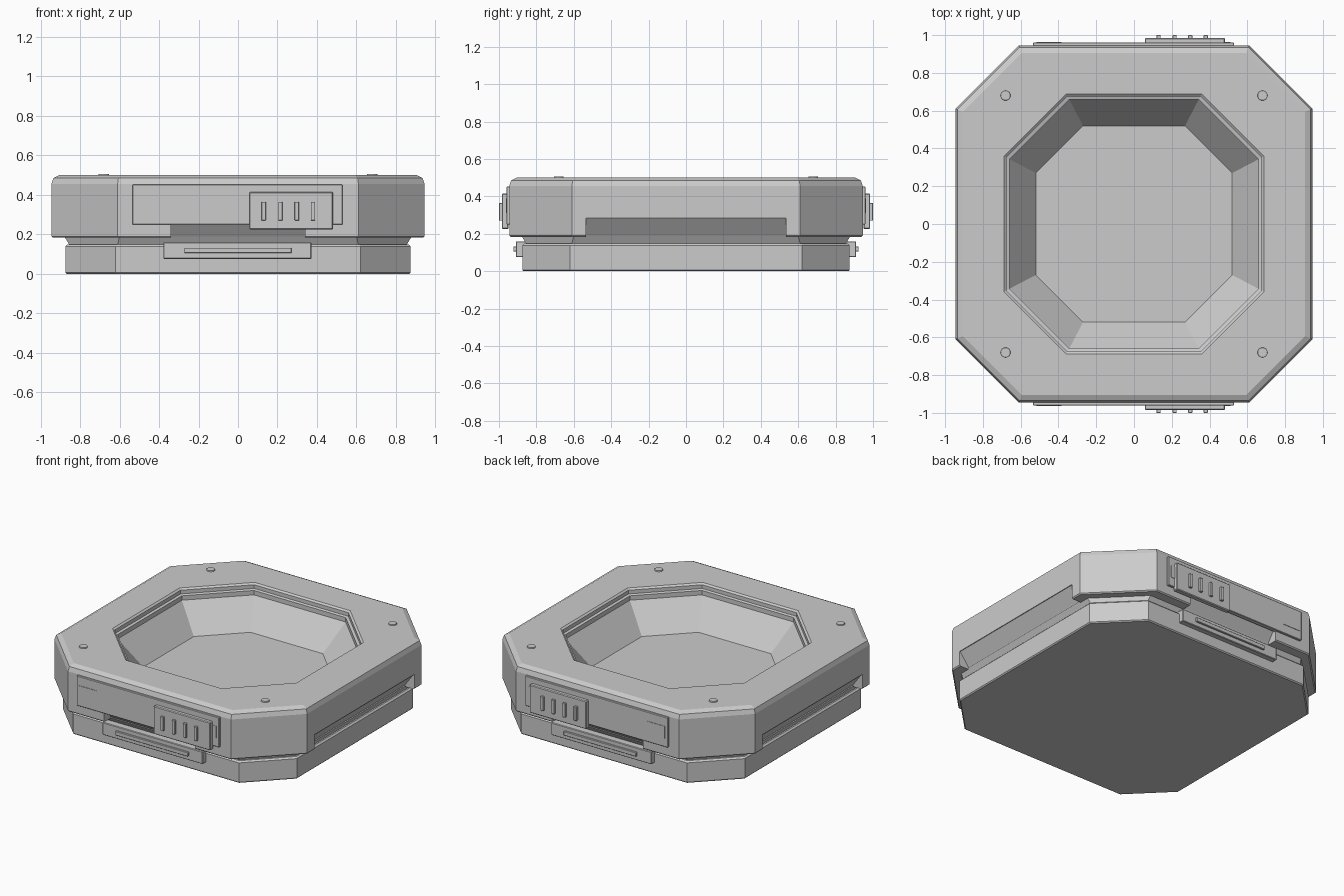
import bpy, bmesh

if "Cube" in bpy.data.objects:
    bpy.data.objects.remove(bpy.data.objects["Cube"])

grey = bpy.data.materials.new("light grey")
grey.diffuse_color = (0.6, 0.6, 0.6, 1)
grey.use_nodes = True
grey.node_tree.nodes["Principled BSDF"].inputs["Base Color"].default_value = grey.diffuse_color


def finish(name, bm):
    """Turn a bmesh into a grey object."""
    bmesh.ops.recalc_face_normals(bm, faces=bm.faces[:])
    mesh = bpy.data.meshes.new(name)
    bm.to_mesh(mesh)
    bm.free()
    mesh.materials.append(grey)
    obj = bpy.data.objects.new(name, mesh)
    bpy.context.collection.objects.link(obj)
    return obj


def loft_octagons(name, rings):
    """Loft chamfered squares given as (half width, half flat side, z)."""
    bm = bmesh.new()
    loops = []
    for h, c, z in rings:
        pts = [(c, -h), (h, -c), (h, c), (c, h), (-c, h), (-h, c), (-h, -c), (-c, -h)]
        loops.append([bm.verts.new((x, y, z)) for x, y in pts])
    for a, b in zip(loops, loops[1:]):
        for i in range(8):
            j = (i + 1) % 8
            bm.faces.new((a[i], a[j], b[j], b[i]))
    bm.faces.new(loops[0])
    bm.faces.new(loops[-1])
    return finish(name, bm)


def box(name, x, y, z, bevel=0.0):
    """Box from three (low, high) ranges."""
    bm = bmesh.new()
    bmesh.ops.create_cube(bm, size=1)
    for v in bm.verts:
        v.co = [r[0] if c < 0 else r[1] for c, r in zip(v.co, (x, y, z))]
    if bevel:
        bmesh.ops.bevel(bm, geom=bm.edges[:], offset=bevel, segments=1, affect='EDGES')
    return finish(name, bm)


def notch_cutter(side, half, along_x):
    """Wedge that undercuts the lower edge of one side."""
    profile = [(1.1, 0.285), (0.94, 0.285), (0.86, 0.175), (1.1, 0.175)]
    bm = bmesh.new()
    ends = []
    for t in (-half, half):
        ends.append([bm.verts.new((t, side * d, z) if along_x else (side * d, t, z))
                     for d, z in profile])
    for i in range(4):
        j = (i + 1) % 4
        bm.faces.new((ends[0][i], ends[0][j], ends[1][j], ends[1][i]))
    bm.faces.new(ends[0])
    bm.faces.new(ends[1])
    obj = finish("notch_cutter", bm)
    obj.hide_render = True
    return obj


# Base block with its narrow neck
loft_octagons("base", [
    (0.868, 0.617, 0.0), (0.875, 0.62, 0.007), (0.875, 0.62, 0.138),
    (0.865, 0.616, 0.148), (0.855, 0.61, 0.148), (0.88, 0.60, 0.19)])

# Upper frame: underside, outer wall, rounded rim, stepped lip and bowl
body = loft_octagons("frame_and_bowl", [
    (0.938, 0.607, 0.183), (0.945, 0.61, 0.19), (0.945, 0.61, 0.455),
    (0.935, 0.606, 0.485), (0.905, 0.594, 0.50),
    (0.688, 0.358, 0.50), (0.676, 0.352, 0.49), (0.676, 0.352, 0.465),
    (0.66, 0.343, 0.46), (0.66, 0.343, 0.43), (0.52, 0.27, 0.25)])

# Undercut notches in the four sides
cutters = []
for s in (-1, 1):
    cutters += [notch_cutter(s, 0.34, True), notch_cutter(s, 0.535, False)]
for c in cutters:
    mod = body.modifiers.new("notch", 'BOOLEAN')
    mod.operation = 'DIFFERENCE'
    mod.solver = 'EXACT'
    mod.object = c
deps = bpy.context.evaluated_depsgraph_get()
cut_mesh = bpy.data.meshes.new_from_object(body.evaluated_get(deps))
body.modifiers.clear()
body.data = cut_mesh
for c in cutters:
    bpy.data.objects.remove(c)

# Panels on the front and the back
for s, label in ((-1, "front"), (1, "back")):
    def panel(name, x, depth, z, bevel=0.0):
        return box(f"{label}_{name}", x, sorted((s * depth[0], s * depth[1])), z, bevel)

    panel("plate", (-0.535, 0.53), (0.93, 0.96), (0.25, 0.452), 0.003)
    panel("left_tab", (-0.515, -0.385), (0.955, 0.963), (0.31, 0.39))
    panel("right_tab", (0.38, 0.51), (0.955, 0.963), (0.31, 0.39))
    panel("latch", (0.057, 0.482), (0.95, 0.985), (0.225, 0.415), 0.005)
    for x in (0.13, 0.215, 0.298, 0.38):
        panel("latch_rib", (x - 0.011, x + 0.011), (0.98, 1.0), (0.27, 0.365), 0.002)
    panel("lower_plate", (-0.378, 0.372), (0.85, 0.91), (0.075, 0.16), 0.004)
    panel("lower_bar", (-0.272, 0.27), (0.9, 0.923), (0.105, 0.132), 0.002)

# Low round studs on the top corners
for sx in (-1, 1):
    for sy in (-1, 1):
        bm = bmesh.new()
        bmesh.ops.create_cone(bm, cap_ends=True, segments=16, radius1=0.028,
                              radius2=0.025, depth=0.014)
        bmesh.ops.translate(bm, verts=bm.verts[:], vec=(sx * 0.68, sy * 0.68, 0.5))
        finish("stud", bm)
